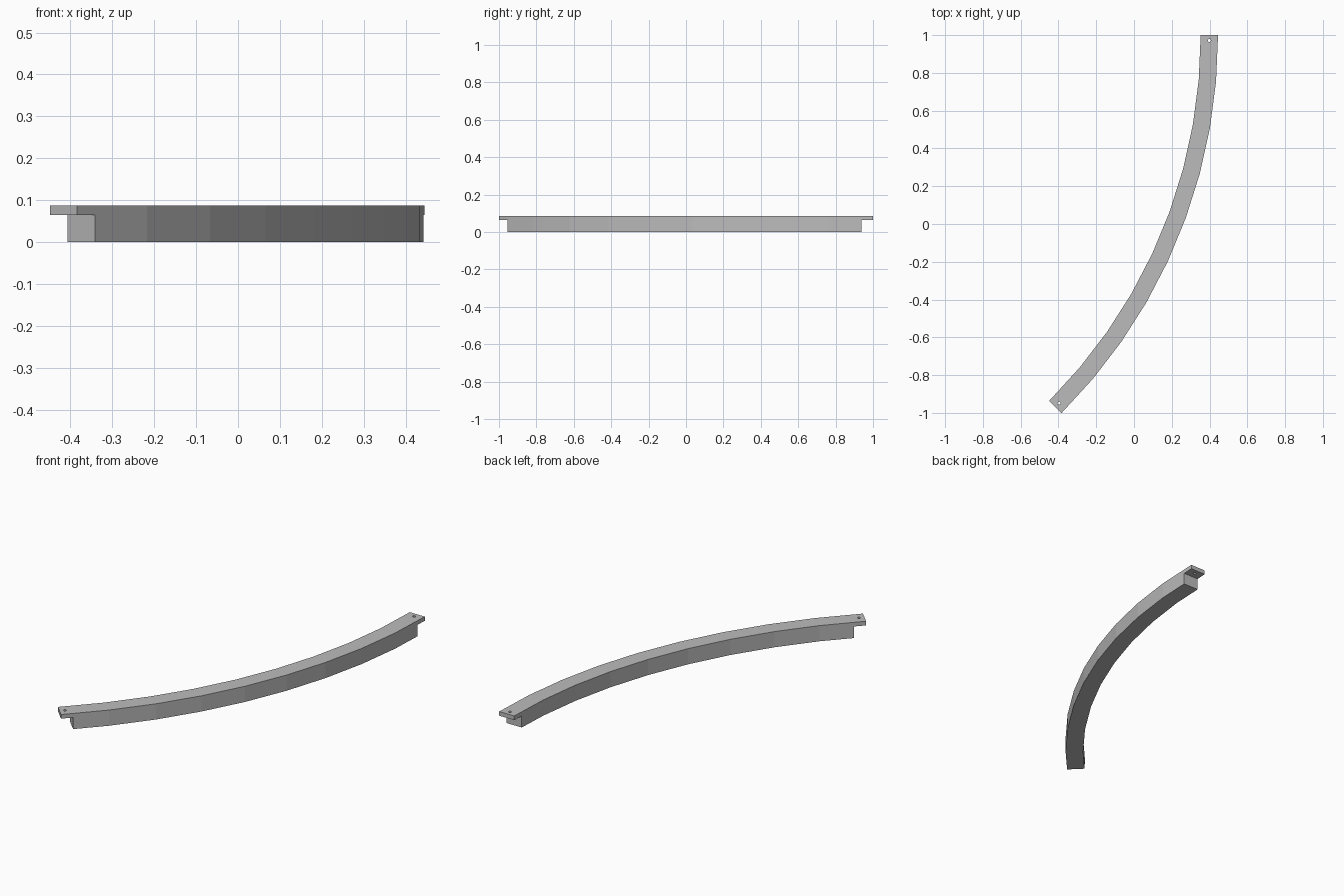
import bpy, bmesh
from math import radians, cos, sin
from mathutils import Vector, Matrix

old = bpy.data.objects.get("Cube")
if old:
    bpy.data.objects.remove(old, do_unlink=True)

CENTRE = Vector((-2.385, 1.0, 0))
R_IN, R_OUT = 2.738, 2.83
R_MID = (R_IN + R_OUT) / 2
SWEEP, SEGMENTS = radians(45), 9
TOP, LIP = 0.087, 0.064          # bar height and underside of the end tabs
TAB, HOLE_IN, HOLE_R = 0.062, 0.028, 0.008

grey = bpy.data.materials.new("plain_grey")
grey.use_nodes = True
colour = (0.5, 0.5, 0.5, 1)
grey.diffuse_color = colour
grey.node_tree.nodes["Principled BSDF"].inputs["Base Color"].default_value = colour


def make_object(name, bm):
    bmesh.ops.recalc_face_normals(bm, faces=bm.faces)
    mesh = bpy.data.meshes.new(name)
    bm.to_mesh(mesh)
    bm.free()
    mesh.materials.append(grey)
    obj = bpy.data.objects.new(name, mesh)
    bpy.context.scene.collection.objects.link(obj)
    return obj


def arc_point(radius, angle, z=0):
    return CENTRE + Vector((radius * cos(angle), -radius * sin(angle), z))


# Curved bar: a rectangular section swept along the arc
bm = bmesh.new()
rings = []
for i in range(SEGMENTS + 1):
    a = SWEEP * i / SEGMENTS
    section = ((R_IN, 0), (R_OUT, 0), (R_OUT, TOP), (R_IN, TOP))
    rings.append([bm.verts.new(arc_point(r, a, z)) for r, z in section])
for p, q in zip(rings, rings[1:]):
    for k in range(4):
        n = (k + 1) % 4
        bm.faces.new((p[k], p[n], q[n], q[k]))
bm.faces.new(rings[0])
bm.faces.new(rings[-1])
bar = make_object("curved_bar", bm)

# End notches below the tabs, and a screw hole through each tab
cutters = []
for side, angle, inward in (("back", 0, -1), ("front", SWEEP, 1)):
    place = Matrix.Translation(arc_point(R_MID, angle)) @ Matrix.Rotation(-angle, 4, "Z")
    bm = bmesh.new()
    bmesh.ops.create_cube(bm, size=1, matrix=place
                          @ Matrix.Translation((0, 0, LIP - 0.1))
                          @ Matrix.Diagonal((0.3, 2 * TAB, 0.2, 1)))
    cutters.append(make_object(side + "_notch_cutter", bm))
    bm = bmesh.new()
    bmesh.ops.create_cone(bm, cap_ends=True, segments=16, radius1=HOLE_R,
                          radius2=HOLE_R, depth=0.3,
                          matrix=place @ Matrix.Translation((0, inward * HOLE_IN, 0.1)))
    cutters.append(make_object(side + "_hole_cutter", bm))

for cutter in cutters:
    cutter.hide_render = True
    mod = bar.modifiers.new(cutter.name, "BOOLEAN")
    mod.operation, mod.solver, mod.object = "DIFFERENCE", "EXACT", cutter

# Bake the cuts and drop the cutters
bpy.context.view_layer.update()
baked = bpy.data.meshes.new_from_object(
    bar.evaluated_get(bpy.context.evaluated_depsgraph_get()))
bar.modifiers.clear()
bar.data = baked
bar.data.name = "curved_bar"
baked.materials.clear()
baked.materials.append(grey)
for poly in baked.polygons:
    poly.material_index = 0
for cutter in cutters:
    bpy.data.objects.remove(cutter, do_unlink=True)
